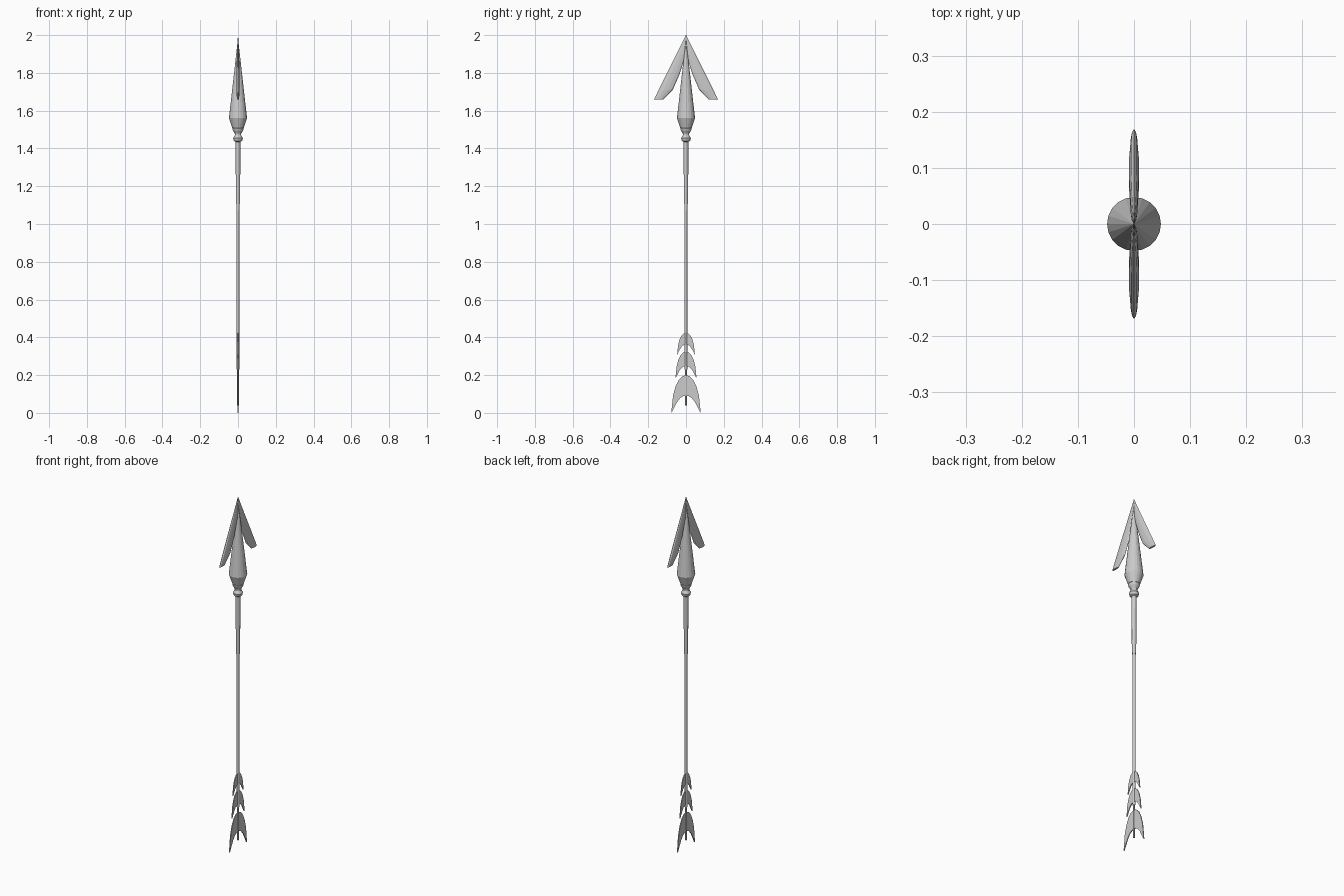
import bpy, math

if "Cube" in bpy.data.objects:
    bpy.data.objects.remove(bpy.data.objects["Cube"])

SIDES = 20


def add_mesh(name, verts, faces):
    me = bpy.data.meshes.new(name)
    me.from_pydata(verts, [], faces)
    me.update()
    ob = bpy.data.objects.new(name, me)
    bpy.context.collection.objects.link(ob)
    return ob


def loft(name, rings):
    """Skin a stack of equal-length rings (bottom to top) and cap both ends."""
    n = len(rings[0])
    verts = [v for ring in rings for v in ring]
    faces = []
    for r in range(len(rings) - 1):
        for i in range(n):
            j = (i + 1) % n
            faces.append((r * n + i, r * n + j, (r + 1) * n + j, (r + 1) * n + i))
    faces.append(tuple(reversed(range(n))))
    faces.append(tuple(range(len(verts) - n, len(verts))))
    return add_mesh(name, verts, faces)


def lathe(name, profile, sides=SIDES):
    """Turn a (radius, height) profile around z."""
    return loft(name, [[(r * math.cos(2 * math.pi * i / sides),
                         r * math.sin(2 * math.pi * i / sides), z)
                        for i in range(sides)] for r, z in profile])


# Shaft: thin tail, slim rod and thicker upper grip
lathe("tail_rod", [(0.004, 0.04), (0.004, 0.24)], 12)
lathe("shaft", [(0.007, 0.23), (0.008, 1.12)], 12)
lathe("upper_sleeve", [(0.011, 1.105), (0.013, 1.45)], 16)

# Turned collar between sleeve and head
lathe("collar", [(0.013, 1.435), (0.022, 1.44), (0.026, 1.455), (0.017, 1.47),
                 (0.017, 1.478), (0.027, 1.494), (0.030, 1.506), (0.024, 1.512)])

# Conical arrow head
lathe("head_cone", [(0.030, 1.508), (0.048, 1.56), (0.047, 1.568),
                    (0.0005, 1.98)])

# Barbed blades: lens-shaped sections (inner y, outer y, half thickness, z)
sections = [(0.120, 0.169, 0.006, 1.66), (0.070, 0.145, 0.009, 1.71),
            (0.035, 0.105, 0.009, 1.79), (0.0, 0.050, 0.006, 1.90),
            (0.0, 0.001, 0.0005, 2.0)]
rings = []
for y0, y1, t, z in sections:
    ring = []
    for i in range(10):
        a = 2 * math.pi * i / 10
        ring.append((t * math.sin(a), (y0 + y1) / 2 - (y1 - y0) / 2 * math.cos(a), z))
    rings.append(ring[::-1])
blade = loft("head_blades", rings)
blade.modifiers.new("Mirror", "MIRROR").use_axis = (False, True, False)

# Crescent fletching: matching outer and inner arcs in unit width and height
outer = [(0, 1), (0.25, 0.97), (0.5, 0.87), (0.72, 0.69), (0.88, 0.45), (1, 0)]
inner = [(0, 0.45), (0.2, 0.44), (0.4, 0.39), (0.6, 0.29), (0.78, 0.15), (0.96, 0.01)]


def fin(name, half_width, bottom, top):
    half = list(zip(outer, inner))
    pairs = [((-o[0], o[1]), (-i[0], i[1])) for o, i in half[:0:-1]] + half
    verts = [(0, y * half_width, bottom + z * (top - bottom))
             for pair in pairs for y, z in pair]
    faces = [(2 * k, 2 * k + 1, 2 * k + 3, 2 * k + 2) for k in range(len(pairs) - 1)]
    ob = add_mesh(name, verts, faces)
    mod = ob.modifiers.new("Solidify", "SOLIDIFY")
    mod.thickness = 0.005
    mod.offset = 0


fin("fletching_upper", 0.047, 0.31, 0.425)
fin("fletching_middle", 0.056, 0.185, 0.325)
fin("fletching_lower", 0.078, 0.0, 0.2)
